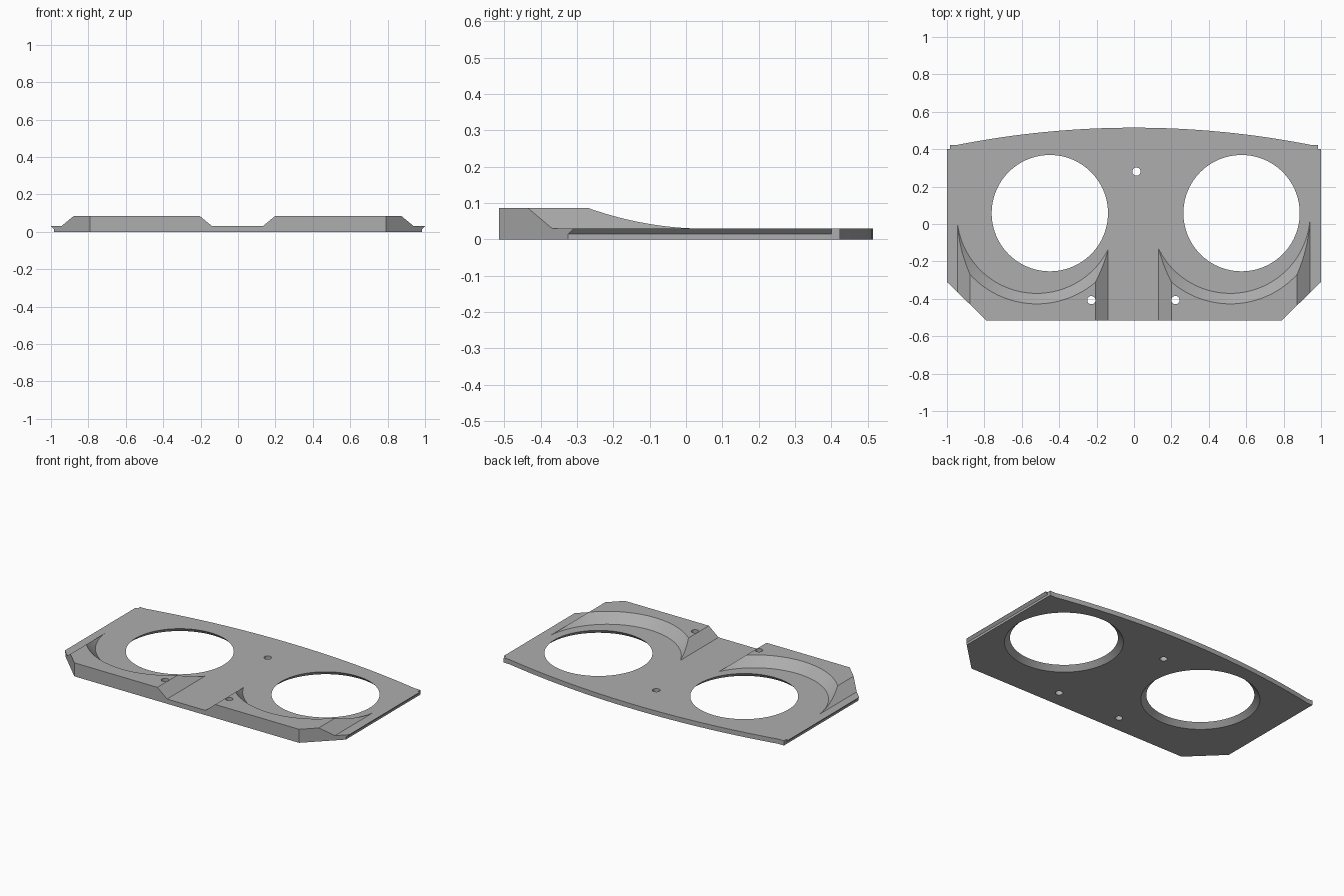
import bpy, bmesh, math
from mathutils import Matrix

if "Cube" in bpy.data.objects:
    bpy.data.objects.remove(bpy.data.objects["Cube"], do_unlink=True)

THICK, TOP = 0.03, 0.086

grey = bpy.data.materials.new("grey")
grey.use_nodes = True
colour = (0.42, 0.42, 0.42, 1)
grey.diffuse_color = colour
grey.node_tree.nodes["Principled BSDF"].inputs["Base Color"].default_value = colour


def finish(name, bm):
    bmesh.ops.recalc_face_normals(bm, faces=bm.faces)
    mesh = bpy.data.meshes.new(name)
    bm.to_mesh(mesh)
    bm.free()
    mesh.materials.append(grey)
    obj = bpy.data.objects.new(name, mesh)
    bpy.context.collection.objects.link(obj)
    return obj


def prism(name, points, low, high, axis="Z"):
    """Extrude an outline along z, or an x-z profile along y."""
    bm = bmesh.new()
    place = (lambda p: (p[0], p[1], low)) if axis == "Z" else (lambda p: (p[0], low, p[1]))
    face = bm.faces.new([bm.verts.new(place(p)) for p in points])
    new = bmesh.ops.extrude_face_region(bm, geom=[face])["geom"]
    step = (0, 0, high - low) if axis == "Z" else (0, high - low, 0)
    bmesh.ops.translate(bm, vec=step, verts=[g for g in new if isinstance(g, bmesh.types.BMVert)])
    return finish(name, bm)


def cone(name, x, y, low, high, r_low, r_high, sides=96):
    bm = bmesh.new()
    bmesh.ops.create_cone(bm, cap_ends=True, segments=sides, radius1=r_low, radius2=r_high,
                          depth=high - low, matrix=Matrix.Translation((x, y, (low + high) / 2)))
    return finish(name, bm)


def combine(target, tool, operation):
    """Apply a boolean and remove the tool."""
    mod = target.modifiers.new("cut", "BOOLEAN")
    mod.operation, mod.solver, mod.object = operation, "EXACT", tool
    bpy.context.view_layer.update()
    mesh = bpy.data.meshes.new_from_object(
        target.evaluated_get(bpy.context.evaluated_depsgraph_get()))
    target.modifiers.clear()
    target.data = mesh
    bpy.data.objects.remove(tool, do_unlink=True)


# Oversized slab
plate = prism("mounting_plate", [(-1.1, -0.6), (1.1, -0.6), (1.1, 0.6), (-1.1, 0.6)], 0, THICK)

# Two raised front ridges, each scooped by a conical bowl
for left, right, centre in ((-0.945, -0.138, -0.52), (0.132, 0.94, 0.515)):
    profile = [(left, 0.01), (left, THICK), (left + 0.068, TOP),
               (right - 0.068, TOP), (right, THICK), (right, 0.01)]
    ridge = prism("ridge", profile, -0.6, 0.05, "Y")
    scoop = cone("scoop", centre, 0.056, -0.01, 0.13, 0.387, 0.527, 128)
    combine(ridge, scoop, "DIFFERENCE")
    combine(plate, ridge, "UNION")

# Trim to the outline: clipped front corners, side lips, bowed back
rise, half = 0.092, 0.945
radius = (half ** 2 + rise ** 2) / (2 * rise)
sweep = math.asin(half / radius)
arc = []
for i in range(33):
    a = sweep * (1 - i / 16)
    arc.append((radius * math.sin(a), 0.515 - radius + radius * math.cos(a)))
outline = [(-1, -0.31), (-0.79, -0.515), (0.79, -0.515), (1, -0.31), (1, 0.4),
           (0.985, 0.4), (0.985, 0.423)] + arc + [(-0.985, 0.423), (-0.985, 0.4), (-1, 0.4)]
combine(plate, prism("outline", outline, -0.1, 0.3), "INTERSECT")

# Undercut below the side lips
for s in (-1, 1):
    under = [(s * 0.985, -0.05), (s * 0.985, 0.014), (s * 1.05, 0.079), (s * 1.05, -0.05)]
    combine(plate, prism("undercut", under, -0.7, 0.405, "Y"), "DIFFERENCE")

# Large openings, flared towards the underside
for x in (-0.45, 0.575):
    combine(plate, cone("opening", x, 0.058, -0.03, 0.045, 0.375, 0.295), "DIFFERENCE")

# Small screw holes
for x, y in ((0.013, 0.28), (-0.228, -0.407), (0.222, -0.407)):
    combine(plate, cone("screw_hole", x, y, -0.1, 0.2, 0.022, 0.022, 32), "DIFFERENCE")

bpy.ops.object.select_all(action="DESELECT")
plate.select_set(True)
bpy.context.view_layer.objects.active = plate
bpy.ops.object.shade_smooth_by_angle(angle=math.radians(12))
